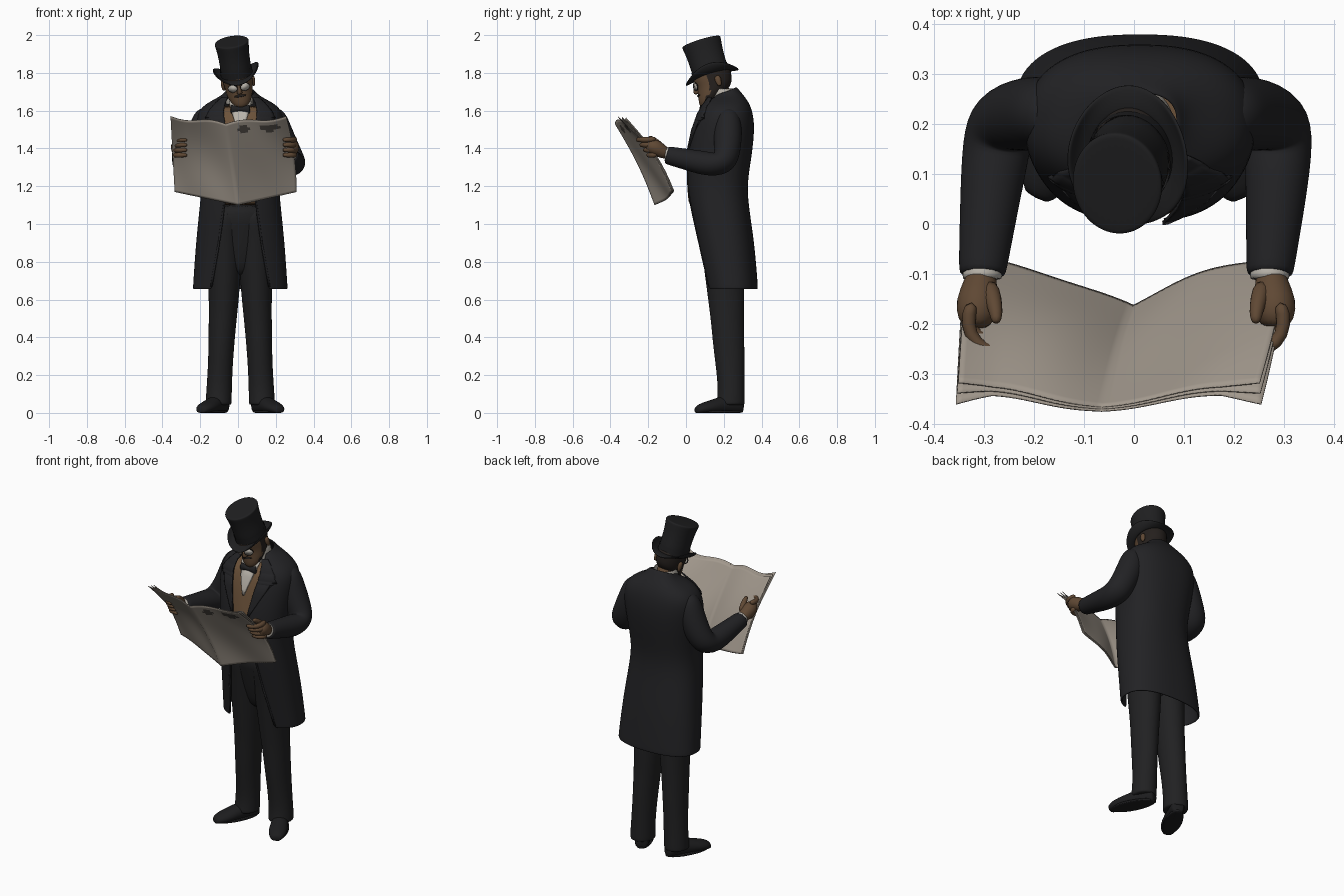
import bpy, bmesh, math
from mathutils import Vector, Matrix, Euler

if "Cube" in bpy.data.objects:
    bpy.data.objects.remove(bpy.data.objects["Cube"])

def material(name, r, g, b):
    m = bpy.data.materials.new(name)
    m.diffuse_color = (r, g, b, 1)
    m.use_nodes = True
    m.node_tree.nodes["Principled BSDF"].inputs["Base Color"].default_value = m.diffuse_color
    return m

COAT = material("coat black", .016, .016, .018)
HAT = material("hat black", .014, .014, .015)
TROUSER = material("trouser black", .015, .015, .016)
SHOE = material("shoe black", .012, .012, .013)
SKIN = material("skin brown", .115, .065, .034)
HAIR = material("hair dark", .018, .014, .012)
VEST = material("vest brown", .15, .085, .042)
WHITE = material("linen white", .48, .45, .4)
PAPER = material("paper grey", .36, .315, .265)
INK = material("ink grey", .08, .07, .06)

def mk(name, verts, faces, mats, sub=0, thick=0, matrix=None):
    me = bpy.data.meshes.new(name)
    me.from_pydata([tuple(v) for v in verts], [], faces)
    bm = bmesh.new()
    bm.from_mesh(me)
    bmesh.ops.recalc_face_normals(bm, faces=bm.faces)
    bm.to_mesh(me)
    bm.free()
    if matrix:
        me.transform(matrix)
    for m in mats:
        me.materials.append(m)
    me.shade_smooth()
    ob = bpy.data.objects.new(name, me)
    bpy.context.collection.objects.link(ob)
    if thick:
        s = ob.modifiers.new("thickness", 'SOLIDIFY')
        s.thickness, s.offset = thick, 0
    if sub:
        s = ob.modifiers.new("smooth", 'SUBSURF')
        s.levels = s.render_levels = sub
    return ob

def loft(name, rings, mat, closed=True, caps=True, sub=1, thick=0, matrix=None):
    n = len(rings[0])
    verts = [p for r in rings for p in r]
    faces = [(i*n+j, i*n+(j+1) % n, (i+1)*n+(j+1) % n, (i+1)*n+j)
             for i in range(len(rings)-1) for j in range(n if closed else n-1)]
    if caps and closed:
        faces += [tuple(range(n)), tuple(range((len(rings)-1)*n, len(rings)*n))]
    return mk(name, verts, faces, [mat], sub, thick, matrix)

def oval(z, cx, cy, rx, ry, n=20):
    return [Vector((cx+rx*math.sin(2*math.pi*k/n), cy-ry*math.cos(2*math.pi*k/n), z)) for k in range(n)]

def tube(name, path, mat, ref=(1, 0, 0), n=14, sub=1):
    pts, rings = [Vector(p[:3]) for p in path], []
    for i, p in enumerate(pts):
        t = (pts[min(i+1, len(pts)-1)]-pts[max(i-1, 0)]).normalized()
        a = Vector(ref)
        a = (a-t*a.dot(t)).normalized()
        b = t.cross(a)
        rings.append([p+path[i][3]*(a*math.cos(2*math.pi*k/n)+b*math.sin(2*math.pi*k/n)) for k in range(n)])
    return loft(name, rings, mat, sub=sub)

# Torso profile: z, half width, front y, back y, half opening
CX, N = .012, 2.4
BODY = [(.655, .245, .105, .375, .15), (.67, .245, .105, .375, .15), (.9, .23, .06, .357, .11),
        (1.1, .208, .02, .325, .085), (1.22, .198, .008, .318, .055), (1.36, .212, .008, .343, .05),
        (1.5, .228, .035, .358, .075), (1.58, .226, .062, .35, .088), (1.625, .19, .085, .335, .09),
        (1.66, .135, .11, .315, .078), (1.695, .088, .135, .285, .064), (1.725, .074, .15, .262, .06)]

def body(z):
    for a, b in zip(BODY, BODY[1:]):
        if z <= b[0]:
            t = max(0, (z-a[0])/(b[0]-a[0]))
            return [u+(v-u)*t for u, v in zip(a, b)]
    return BODY[-1]

def body_ring(z, inset=0, opened=False, n=32):
    _, rx, yf, yb, op = body(z)
    a0 = math.asin((op/rx)**(N/2)) if opened else 0
    rx, ry, cy = rx-inset, (yb-yf)/2-inset, (yf+yb)/2
    out = []
    for k in range(n):
        a = a0+(2*math.pi-2*a0)*k/(n-1 if opened else n)
        s, c = math.sin(a), math.cos(a)
        drop = max(0, z-1.64)*.6*(.5+.5*c)   # neckline falls towards the front
        out.append(Vector((CX+rx*math.copysign(abs(s)**(2/N), s), cy-ry*math.copysign(abs(c)**(2/N), c), z-drop)))
    return out

def front_y(x, z):
    _, rx, yf, yb, _ = body(z)
    s = min(abs(x)/rx, .97)
    return (yf+yb)/2-(yb-yf)/2*(1-s**N)**(1/N)

def strip(name, rows, lift, mat, side=1):
    rings = []
    for a, b in zip(rows, rows[1:]):
        for i in range(5):
            z, l, r = [u+(v-u)*i/4 for u, v in zip(a, b)]
            xs = [l+(r-l)*k/6 for k in range(7)]
            rings.append([Vector((CX+side*x, front_y(x, z)-lift, z)) for x in xs])
    loft(name, rings, mat, closed=False, sub=0, thick=.008)

# Coat, vest, shirt front and lapels
loft("frock_coat", [body_ring(r[0], 0, True) for r in BODY], COAT, closed=False, sub=2, thick=.012)
vest = [body_ring(z, .014) for z in (1.1, 1.11, 1.2, 1.3, 1.42, 1.5, 1.58, 1.63)]
for p in [p for r in vest[:4] for p in r if p.y < .15]:
    p.y -= .024*max(0, 1-abs(p.x-CX)/.08)
loft("vest", vest, VEST, sub=1)
strip("shirt_front", [(1.65, -.06, .06), (1.6, -.048, .048), (1.46, -.004, .004)], -.008, WHITE)
for s, nm in ((1, "right"), (-1, "left")):
    strip(nm+"_lapel", [(1.67, .066, .095), (1.64, .08, .13), (1.6, .088, .165), (1.56, .085, .185),
                        (1.545, .082, .16), (1.35, .045, .055)], .008, COAT, s)
    strip(nm+"_coat_edge", [(1.3, .048, .058), (1.1, .08, .09), (.9, .108, .118), (.67, .148, .158)], .002, COAT, s)

# Neck, collar, bow tie
tube("neck", [(.005, .215, 1.58, .06), (.005, .195, 1.66, .058), (0, .165, 1.74, .056)], SKIN)
loft("shirt_collar", [oval(1.63, .008, .2, .072, .076), oval(1.68, .006, .193, .068, .072),
                      oval(1.718, .004, .186, .066, .07)], WHITE, caps=False, thick=.006)
loft("bow_tie", [[Vector((CX+x, .085+.016*math.cos(k*math.pi/4), 1.607+h*math.sin(k*math.pi/4))) for k in range(8)]
                 for x, h in ((-.052, .024), (-.044, .028), (-.01, .013), (.01, .013), (.044, .028), (.052, .024))], HAT)

# Trousers, legs and shoes
loft("trouser_seat", [oval(z, CX, cy, rx, ry) for z, cy, rx, ry in
                      ((.72, .2, .07, .06), (.8, .2, .12, .09), (.9, .19, .165, .108), (1.0, .18, .18, .118),
                       (1.12, .17, .185, .145))], TROUSER)
for s, nm in ((1, "right"), (-1, "left")):
    loft(nm+"_leg", [oval(z, CX+s*x, cy, rx, ry) for z, x, cy, rx, ry in
         ((1.1, .075, .175, .095, .14), (.97, .08, .187, .098, .122), (.8, .083, .2, .092, .11), (.6, .087, .213, .08, .097),
          (.48, .094, .22, .074, .088), (.36, .1, .226, .069, .084), (.24, .106, .234, .066, .076),
          (.12, .112, .24, .068, .07), (.05, .115, .236, .07, .076), (.04, .115, .236, .068, .074))], TROUSER, sub=2)
    M = Matrix.Translation((CX+s*.112, .243, 0)) @ Matrix.Rotation(s*math.radians(27), 4, 'Z')
    shoe = [(.06, .03, .07), (.05, .04, .085), (0, .045, .09), (-.06, .047, .08), (-.12, .054, .062),
            (-.17, .05, .05), (-.205, .034, .036), (-.214, .02, .025)]
    loft(nm+"_shoe", [[Vector((w*math.cos(a), y, max(0, h*(.5+.62*math.sin(a))))) for a in
                       [2*math.pi*k/16 for k in range(16)]] for y, w, h in shoe], SHOE, sub=1, matrix=M)
    loft(nm+"_sole", [oval(z, 0, -.073, .052, .136) for z in (0, .002, .012, .014)], SHOE, matrix=M)

# Arms, cuffs and hands
XS = {1: (.165, .19, .205, .245, .288, .29, .282, .272, .272), -1: (-.145, -.17, -.185, -.222, -.268, -.278, -.292, -.304, -.304)}
ARM = [(.225, 1.59, .045), (.222, 1.57, .065), (.222, 1.51, .076), (.22, 1.41, .077), (.207, 1.325, .074),
       (.14, 1.312, .07), (.02, 1.338, .059), (-.097, 1.364, .049), (-.104, 1.366, .046)]
for s, nm in ((1, "right"), (-1, "left")):
    tube(nm+"_sleeve", [(x,)+p for x, p in zip(XS[s], ARM)], COAT, sub=2)
    hx = XS[s][-1]
    P = lambda dx, y, z, r: (hx+s*dx, y, z, r)
    tube(nm+"_cuff", [P(0, -.07, 1.362, .041), P(0, -.109, 1.371, .041), P(0, -.111, 1.371, .04)], WHITE)
    tube(nm+"_palm", [P(0, -.09, 1.368, .03), P(.004, -.12, 1.38, .034), P(.01, -.155, 1.402, .045),
                      P(.012, -.19, 1.415, .04), P(.01, -.21, 1.42, .02)], SKIN)
    for i in range(4):
        z = 1.365+i*.027
        d = -.7*(z-1.365)
        tube(f"{nm}_finger_{i+1}", [P(.02, -.155, z+.005, .016), P(.032, -.172+d*.5, z, .016), P(.015, -.195+d*.8, z, .015),
                                    P(-.02, -.2+d, z, .013), P(-.036, -.197+d, z, .009)], SKIN, ref=(0, 0, 1), n=8)
    tube(nm+"_thumb", [P(-.012, -.12, 1.395, .022), P(-.022, -.15, 1.43, .019), P(-.028, -.18, 1.452, .015),
                       P(-.028, -.2, 1.462, .009)], SKIN, n=8)

# Newspaper: sagging sheets either side of a centre fold
def sheet(name, gap, shrink, curl):
    nu, nv, verts, faces = 48, 32, [], []
    for j in range(nv+1):
        v = shrink+(1-2*shrink)*j/nv
        fold = Vector((-.065*v, -.165-.21*v+.015*math.sin(math.pi*v), 1.1+.43*v))
        for i in range(nu+1):
            u = -1+2*i/nu
            ex = .31-.055*v*v if u > 0 else -.335-.022*v
            edge = Vector((ex, -.075-.27*v+.035*math.sin(math.pi*v), 1.17+.4*v))
            w = abs(u)*(1-shrink)
            p = fold.lerp(edge, w)
            p.y += gap*(.3+.7*w)+.016*math.sin(math.pi*w)*(1-.7*v)+.008*math.sin(5*v+4*u)*w*(1-w)*4
            p.y -= curl*max(0, w-.75)*max(0, v-.6)*4
            p.z += .01*math.sin(math.pi*2*w)*v
            verts.append(p)
    faces = [(j*(nu+1)+i, j*(nu+1)+i+1, (j+1)*(nu+1)+i+1, (j+1)*(nu+1)+i) for j in range(nv) for i in range(nu)]
    return mk(name, verts, faces, [PAPER, INK], 0, .003)

outer = sheet("newspaper_outer_sheet", 0, 0, .04)
sheet("newspaper_middle_sheet", .007, .008, .01)
sheet("newspaper_inner_sheet", .014, .015, -.02)
for f in outer.data.polygons:   # two printed patches near the top
    i, j = f.index % 48, f.index // 48
    u, v = -1+2*(i+.5)/48, (j+.5)/32
    if ((u-.27)/.1)**2+((v-.89)/.04)**2 < 1 or ((u-.69)/.17)**2+((v-.9)/.045)**2 < 1:
        f.material_index = 1

# Head and hat share one tilted frame, with its origin at the brim
T = Matrix.Translation((-.006, .135, 1.788)) @ Euler((math.radians(17), math.radians(-9), 0)).to_matrix().to_4x4()
head = loft("head", [oval(z, 0, cy, rx, ry, 40) for z, cy, rx, ry in
     ((-.152, -.07, .02, .022), (-.148, -.068, .036, .036), (-.13, -.052, .054, .056), (-.105, -.028, .066, .076),
      (-.085, -.012, .071, .088), (-.065, -.002, .074, .094), (-.045, .002, .077, .096), (-.025, .002, .079, .1),
      (0, .002, .08, .103), (.03, 0, .078, .1))], SKIN, sub=1)
head.data.materials.append(HAIR)
for f in head.data.polygons:   # hair, side whiskers
    c = f.center
    if (c.y > .03 and c.z > -.12) or (abs(c.x) > .05 and c.y > -.035 and c.z > -.12) or (abs(c.x) > .04 and c.z < -.1 and c.y > -.07):
        f.material_index = 1
head.data.transform(T)
loft("nose", [oval(z, 0, cy, rx, ry, 10) for z, cy, rx, ry in
     ((-.075, -.098, .012, .012), (-.07, -.102, .017, .019), (-.055, -.102, .013, .017), (-.025, -.095, .008, .01))], SKIN, matrix=T)
loft("moustache", [oval(z, 0, -.092, rx, .014, 12) for z, rx in ((-.093, .034), (-.087, .036), (-.079, .018))], HAIR, matrix=T)
for s, nm in ((1, "right"), (-1, "left")):
    loft(nm+"_ear", [oval(z, s*.08, .022, rx, ry, 10) for z, rx, ry in
         ((-.08, .006, .008), (-.07, .01, .013), (-.04, .014, .02), (-.022, .008, .012))], SKIN, matrix=T)
    L = T @ Matrix.Translation((s*.033, -.1, -.04)) @ Matrix.Rotation(s*.35, 4, 'Z') @ Matrix.Rotation(math.pi/2, 4, 'X')
    loft(nm+"_lens", [oval(z, 0, 0, .025, .02) for z in (-.002, .002)], WHITE, sub=0, matrix=L)
    loft(nm+"_lens_rim", [oval(z, 0, 0, .026, .021) for z in (-.003, .003)], HAIR, caps=False, sub=0, thick=.002, matrix=L)

# Hat crown flares at the top; brim curls up at the sides
loft("hat_crown", [oval(z, 0, 0, rx, ry, 32) for z, rx, ry in
     ((-.005, .084, .098), (.04, .082, .096), (.1, .082, .097), (.145, .086, .101), (.178, .091, .106),
      (.184, .091, .106), (.188, .088, .103), (.189, .08, .095))], HAT, matrix=T)
loft("hat_band", [oval(z, 0, 0, .0855, .0995, 32) for z in (.005, .01, .035, .04)], SHOE, caps=False, matrix=T)

def brim(rx, ry, lift):
    ring = oval(0, 0, 0, rx, ry, 40)
    for p in ring:
        c = (p.x/rx)**2
        p.z = lift*(c*.042-.012*(1-c))
    return ring
loft("hat_brim", [brim(.078, .092, 0), brim(.1, .118, .25), brim(.116, .138, .75), brim(.121, .146, 1.15)],
     HAT, closed=True, caps=False, sub=1, thick=.008, matrix=T)
